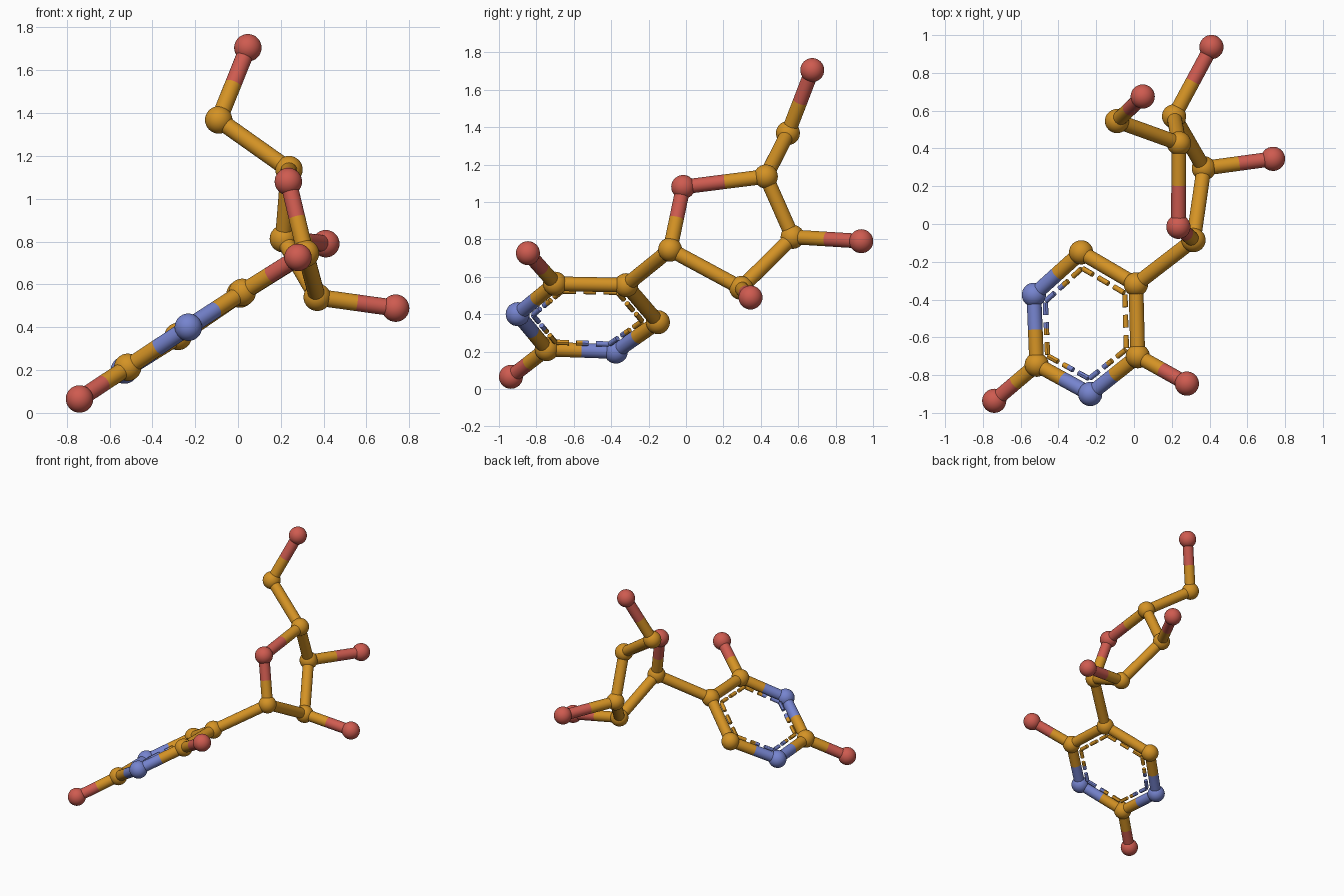
import bpy
from mathutils import Vector

cube = bpy.data.objects.get("Cube")
if cube:
    bpy.data.objects.remove(cube, do_unlink=True)

BALL, STICK, DASH = 0.064, 0.039, 0.014


def material(name, rgb):
    m = bpy.data.materials.new(name)
    m.use_nodes = True
    m.diffuse_color = (*rgb, 1)
    m.node_tree.nodes["Principled BSDF"].inputs["Base Color"].default_value = (*rgb, 1)
    return m


MATS = {
    "carbon": material("gold", (0.66, 0.29, 0.018)),
    "oxygen": material("red", (0.62, 0.105, 0.08)),
    "nitrogen": material("blue", (0.18, 0.23, 0.62)),
}

# Atoms: element and centre
ATOMS = {
    "ring_link": ("carbon", (0.01, -0.32, 0.555)),
    "ring_back": ("carbon", (-0.28, -0.15, 0.357)),
    "ring_right": ("nitrogen", (-0.53, -0.375, 0.20)),
    "ring_low": ("carbon", (-0.515, -0.745, 0.213)),
    "ring_front": ("nitrogen", (-0.232, -0.90, 0.40)),
    "ring_left": ("carbon", (0.02, -0.70, 0.563)),
    "low_tip": ("oxygen", (-0.74, -0.936, 0.065)),
    "left_tip": ("oxygen", (0.28, -0.845, 0.726)),
    "sugar_link": ("carbon", (0.315, -0.085, 0.745)),
    "sugar_bridge": ("oxygen", (0.235, -0.015, 1.08)),
    "sugar_top": ("carbon", (0.238, 0.427, 1.136)),
    "sugar_back": ("carbon", (0.212, 0.57, 0.813)),
    "sugar_low": ("carbon", (0.37, 0.295, 0.54)),
    "arm_elbow": ("carbon", (-0.09, 0.545, 1.368)),
    "arm_tip": ("oxygen", (0.046, 0.675, 1.705)),
    "back_tip": ("oxygen", (0.41, 0.937, 0.79)),
    "side_tip": ("oxygen", (0.736, 0.345, 0.489)),
}

RING = ["ring_link", "ring_back", "ring_right", "ring_low", "ring_front", "ring_left"]
SUGAR = ["sugar_link", "sugar_bridge", "sugar_top", "sugar_back", "sugar_low"]


def loop(names):
    return list(zip(names, names[1:] + names[:1]))


BONDS = loop(RING) + loop(SUGAR) + [
    ("ring_low", "low_tip"), ("ring_left", "left_tip"), ("ring_link", "sugar_link"),
    ("sugar_top", "arm_elbow"), ("arm_elbow", "arm_tip"),
    ("sugar_back", "back_tip"), ("sugar_low", "side_tip"),
]


def finish(name, element):
    ob = bpy.context.object
    ob.name = name
    ob.data.materials.append(MATS[element])
    bpy.ops.object.shade_smooth_by_angle()


def rod(name, element, a, b, radius, sides):
    axis = b - a
    bpy.ops.mesh.primitive_cylinder_add(
        vertices=sides, radius=radius, depth=axis.length, location=(a + b) / 2,
        rotation=axis.to_track_quat("Z", "Y").to_euler())
    finish(name, element)


def split_rod(name, ends, a, b, spans, radius, sides):
    """Rods along a-b, each changing colour at the middle if the ends differ."""
    first, second = (ATOMS[e][0] for e in ends)
    for s, e in spans:
        cuts = [s, 0.5, e] if first != second and s < 0.5 < e else [s, e]
        for u, v in zip(cuts, cuts[1:]):
            element = first if u + v < 1 else second
            rod(name, element, a.lerp(b, u), a.lerp(b, v), radius, sides)


# Atom balls
for name, (element, centre) in ATOMS.items():
    bpy.ops.mesh.primitive_uv_sphere_add(segments=32, ring_count=16, radius=BALL, location=centre)
    finish(name + "_ball", element)

# Bond sticks
for pair in BONDS:
    a, b = (Vector(ATOMS[n][1]) for n in pair)
    split_rod(pair[0] + "_stick", pair, a, b, [(0, 1)], STICK, 24)

# Dashed inner line of the six-sided ring
middle = sum((Vector(ATOMS[n][1]) for n in RING), Vector()) / len(RING)
for pair in loop(RING):
    a, b = (Vector(ATOMS[n][1]).lerp(middle, 0.22) for n in pair)
    split_rod(pair[0] + "_dash", pair, a, b, [(0.02, 0.25), (0.385, 0.615), (0.75, 0.98)], DASH, 12)
